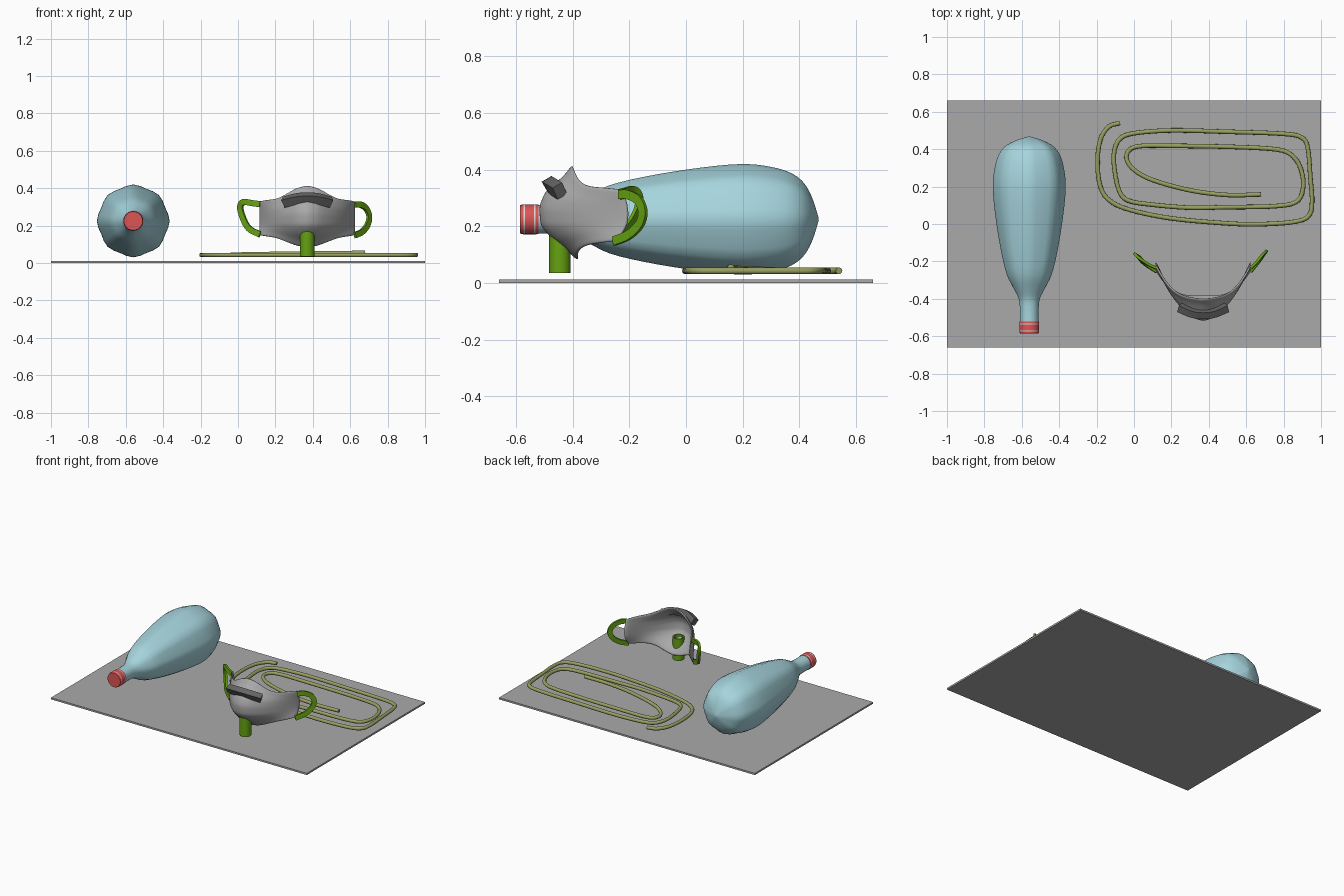
import bpy, bmesh, math
from mathutils import Vector

if "Cube" in bpy.data.objects:
    bpy.data.objects.remove(bpy.data.objects["Cube"])


def mat(name, r, g, b):
    m = bpy.data.materials.new(name)
    m.diffuse_color = (r, g, b, 1)
    m.use_nodes = True
    m.node_tree.nodes["Principled BSDF"].inputs["Base Color"].default_value = m.diffuse_color
    return m


GREY = mat("light grey", 0.40, 0.40, 0.40)
DARK = mat("dark grey", 0.13, 0.13, 0.13)
BLUE = mat("pale blue", 0.38, 0.66, 0.72)
RED = mat("cap red", 0.72, 0.09, 0.09)
WHITE = mat("off white", 0.75, 0.68, 0.66)
GREEN = mat("leaf green", 0.13, 0.36, 0.006)
OLIVE = mat("olive", 0.32, 0.35, 0.12)


def make(name, verts, faces, mats, smooth=True):
    me = bpy.data.meshes.new(name)
    me.from_pydata(verts, [], faces)
    bm = bmesh.new()
    bm.from_mesh(me)
    bmesh.ops.recalc_face_normals(bm, faces=bm.faces)
    bm.to_mesh(me)
    bm.free()
    for m in mats:
        me.materials.append(m)
    ob = bpy.data.objects.new(name, me)
    bpy.context.collection.objects.link(ob)
    if smooth:
        bpy.context.view_layer.objects.active = ob
        bpy.ops.object.select_all(action='DESELECT')
        ob.select_set(True)
        bpy.ops.object.shade_smooth_by_angle(angle=math.radians(40))
    return ob


def bridge(rings, caps=True, close=False):
    """Quads between consecutive equal-sized rings of points."""
    n, k = len(rings[0]), len(rings)
    faces = [(i * n + j, i * n + (j + 1) % n, (i + 1) % k * n + (j + 1) % n, (i + 1) % k * n + j)
             for i in range(k if close else k - 1) for j in range(n)]
    if caps and not close:
        faces += [tuple(range(n)), tuple(range((k - 1) * n, k * n))]
    return [p for r in rings for p in r], faces


def spline(pts, steps):
    """Catmull-Rom interpolation through the points."""
    P = [Vector(p) for p in pts]
    P = [2 * P[0] - P[1]] + P + [2 * P[-1] - P[-2]]
    out = []
    for i in range(1, len(P) - 2):
        a, b, c, d = P[i - 1:i + 3]
        for s in range(steps):
            t = s / steps
            out.append(0.5 * (2 * b + (c - a) * t + (2 * a - 5 * b + 4 * c - d) * t * t
                              + (3 * b - a - 3 * c + d) * t ** 3))
    return out + [P[-2]]


def sweep(name, path, section, side, mats):
    """Sweep a section along a path; side gives the flat-axis hint."""
    rings = []
    for i, p in enumerate(path):
        t = (path[min(i + 1, len(path) - 1)] - path[max(i - 1, 0)]).normalized()
        u = t.cross(side).normalized()
        w = u.cross(t)
        rings.append([p + u * a + w * b for a, b in section])
    return make(name, *bridge(rings), mats)


def circle(r, n):
    return [(r * math.cos(2 * math.pi * i / n), r * math.sin(2 * math.pi * i / n)) for i in range(n)]


# Base plate
bx, by, bz = 1.0, 0.66, 0.012
rect = [(-bx, -by), (bx, -by), (bx, by), (-bx, by)]
make("base_plate", *bridge([[(x, y, z) for x, y in rect] for z in (0, bz)]), [GREY], False)

# Inflated bag lying along y, with slight lobes
CX, CZ = -0.56, 0.225
profile = spline([(-0.525, 0.05, 0), (-0.46, 0.05, 0), (-0.40, 0.056, 0), (-0.34, 0.085, 0),
                  (-0.27, 0.118, 0), (-0.15, 0.146, 0), (0, 0.171, 0), (0.15, 0.188, 0),
                  (0.25, 0.188, 0), (0.35, 0.168, 0), (0.41, 0.132, 0), (0.445, 0.075, 0),
                  (0.468, 0.005, 0)], 3)
rings = []
for y, r, _ in profile:
    lobe = 0.025 * min(1, max(0, (y + 0.45) * 4))
    rings.append([(CX + r * math.cos(a) * (1 + lobe * math.cos(8 * a)), y,
                   CZ + r * math.sin(a) * (1 + lobe * math.cos(8 * a)))
                  for a in (2 * math.pi * i / 32 for i in range(32))])
make("bag", *bridge(rings), [BLUE])

# Cap with two light stripes, coloured by position along the bag
ys = [(-0.585, 0.050), (-0.574, 0.053), (-0.569, 0.053), (-0.536, 0.053), (-0.531, 0.053), (-0.52, 0.052)]
cap = make("cap", *bridge([[(CX + a, y, CZ + b) for a, b in circle(r, 24)] for y, r in ys]), [RED, WHITE])
for f in cap.data.polygons:
    if abs(f.normal.y) < 0.5 and (abs(f.center.y + 0.5715) < 0.002 or abs(f.center.y + 0.5335) < 0.002):
        f.material_index = 1

# Coiled tube on the plate
coil = [(-.075, .54), (-.135, .52), (-.18, .45), (-.195, .33), (-.18, .2), (-.13, .125), (-.02, .075),
        (.2, .03), (.5, .003), (.68, -.001), (.86, .012), (.935, .045), (.952, .12), (.943, .25),
        (.93, .4), (.9, .46), (.8, .482), (.5, .493), (.2, .5), (0, .485), (-.075, .455), (-.105, .39),
        (-.105, .3), (-.08, .18), (-.03, .125), (.1, .103), (.3, .087), (.5, .09), (.75, .095),
        (.87, .12), (.905, .2), (.89, .3), (.84, .37), (.75, .4), (.5, .413), (.2, .418), (.05, .418),
        (-.02, .4), (-.04, .35), (0, .29), (.1, .235), (.3, .18), (.5, .155), (.68, .158)]
coil3 = [(x, y, 0.043 + 0.012 * max(0, i - 38) / 5) for i, (x, y) in enumerate(coil)]
sweep("coiled_tube", spline(coil3, 5), circle(0.012, 10), Vector((0, 0, 1)), [OLIVE])

# Mask shell: stations by distance from its centre line
MX = 0.37
#           d,   y_mid, y_top, z_top, y_bot, z_bot
stations = [(0, -.522, -.405, .418, -.385, .078), (.06, -.502, -.40, .405, -.387, .088),
            (.12, -.448, -.385, .368, -.383, .113), (.17, -.385, -.355, .343, -.355, .133),
            (.22, -.300, -.295, .338, -.305, .142), (.262, -.203, -.22, .330, -.245, .150)]
bulge = [(0, 0), (.11, .22), (.21, .6), (.36, .95), (.56, 1), (.74, .8), (.89, .22), (1, 0)]


def lerp(table, x):
    for p, q in zip(table, table[1:]):
        if x <= q[0] + 1e-9:
            t = (x - p[0]) / (q[0] - p[0])
            return [a + (b - a) * t for a, b in zip(p, q)]
    return table[-1]


NU, NV = 20, 14
verts = []
for i in range(NU + 1):
    s = 2 * i / NU - 1
    d, ym, yt, zt, yb, zb = lerp(stations, abs(s) * .262)
    for j in range(NV + 1):
        v = j / NV
        b = lerp(bulge, v)[1]
        edge = yb + (yt - yb) * v
        verts.append((MX + math.copysign(d, s), edge + (ym - edge) * b, zb + (zt - zb) * v))
W = NV + 1
faces = [(i * W + j, (i + 1) * W + j, (i + 1) * W + j + 1, i * W + j + 1)
         for i in range(NU) for j in range(NV)]
mask = make("mask_shell", verts, faces, [GREY])
if sum(f.normal.y for f in mask.data.polygons) > 0:
    mask.data.flip_normals()
sol = mask.modifiers.new("thickness", 'SOLIDIFY')
sol.thickness, sol.offset = 0.012, -1
sub = mask.modifiers.new("smooth", 'SUBSURF')
sub.levels = sub.render_levels = 1

# Arched nose bar, tilted square section
bar = spline([(MX - .125, -.445, .325), (MX - .06, -.472, .342), (MX, -.48, .347),
              (MX + .06, -.472, .342), (MX + .125, -.445, .325)], 4)
sweep("nose_bar", bar, [(-.02, -.024), (.02, -.024), (.02, .024), (-.02, .024)],
      Vector((0, -.5, .87)), [DARK])

# Hollow breathing pipe through the chin
pipe = [[(MX + a, -.445 + b, z) for a, b in circle(r, 24)]
        for z, r in ((.19, .038), (.035, .038), (.035, .001), (.045, .001), (.045, .03), (.19, .03))]
make("breathing_pipe", *bridge(pipe, close=True), [GREEN])

# Ear straps: flat bands looping back from each side
band = [(-.007, -.016), (.007, -.016), (.007, .016), (-.007, .016)]
right = [(.625, -.235, .312), (.655, -.205, .312), (.685, -.168, .292), (.702, -.152, .25),
         (.693, -.165, .205), (.665, -.205, .168), (.625, -.255, .148)]
left = [(.118, -.235, .315), (.075, -.215, .320), (.03, -.185, .326), (.012, -.165, .300),
        (.025, -.175, .245), (.058, -.215, .185), (.118, -.255, .152)]
for name, pts in (("right_ear_strap", right), ("left_ear_strap", left)):
    ctr = [Vector(p) for p in pts]
    normal = (ctr[3] - ctr[0]).cross(ctr[3] - ctr[6]).normalized()
    # thin axis lies along the loop normal, wide axis in the loop plane
    sweep(name, spline(pts, 4), [(b, a) for a, b in band], normal, [GREEN])
